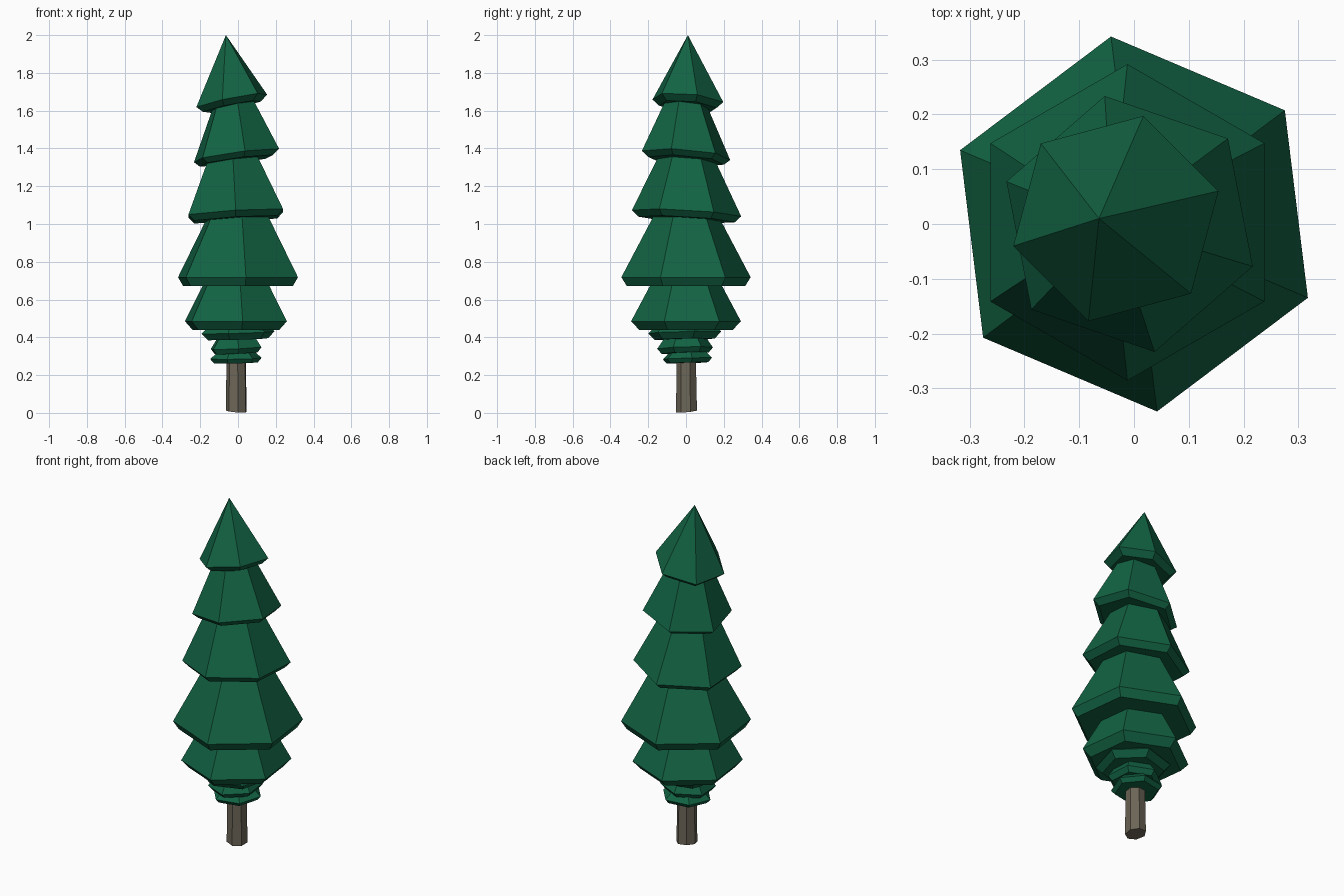
import bpy, bmesh, math

if "Cube" in bpy.data.objects:
    bpy.data.objects.remove(bpy.data.objects["Cube"])


def material(name, rgb):
    m = bpy.data.materials.new(name)
    m.diffuse_color = (*rgb, 1)
    m.use_nodes = True
    m.node_tree.nodes["Principled BSDF"].inputs["Base Color"].default_value = m.diffuse_color
    return m


GREEN = material("pine green", (0.006, 0.125, 0.057))
BROWN = material("bark brown", (0.15, 0.13, 0.095))


def loft(name, rings, mat):
    """Join rings of 3D points into a closed flat-shaded solid."""
    bm = bmesh.new()
    loops = [[bm.verts.new(p) for p in ring] for ring in rings]
    for a, b in zip(loops, loops[1:]):
        n = len(a)
        for i in range(n):
            j = (i + 1) % n
            if len(b) == 1:
                bm.faces.new((a[i], a[j], b[0]))
            else:
                bm.faces.new((a[i], a[j], b[j], b[i]))
    for end in (loops[0], loops[-1]):
        if len(end) > 2:
            bm.faces.new(end)
    bmesh.ops.recalc_face_normals(bm, faces=bm.faces)
    me = bpy.data.meshes.new(name)
    bm.to_mesh(me)
    bm.free()
    me.materials.append(mat)
    ob = bpy.data.objects.new(name, me)
    bpy.context.collection.objects.link(ob)


def ring(cx, cy, cz, r, ang, sx=0, sy=0, n=6):
    """Polygon on a plane with slopes sx, sy."""
    pts = []
    for i in range(n):
        a = math.radians(ang) + math.tau * i / n
        x, y = r * math.cos(a), r * math.sin(a)
        pts.append((cx + x, cy + y, cz + sx * x + sy * y))
    return pts


# Foliage tiers: centre x, y, rim z, rim radius, angle, slope x, slope y,
# lower radius, lower drop, top radius, top rise, top x shift
TIERS = [
    (-0.033, 0.010, 1.652, 0.194, 15, 0.20, -0.09, 0.158, 0.031, 0, 0.348, -0.031),
    (-0.008, 0.000, 1.363, 0.238, 41, 0.134, -0.077, 0.205, 0.028, 0.115, 0.27, -0.016),
    (-0.012, 0.003, 1.057, 0.289, 30, 0.06, -0.058, 0.255, 0.033, 0.150, 0.29, -0.015),
    (0.000, 0.000, 0.718, 0.345, 37, 0, 0, 0.315, 0.047, 0.175, 0.32, 0),
    (-0.011, 0.000, 0.485, 0.293, 37, 0, 0, 0.25, 0.045, 0.180, 0.21, 0),
    (0.000, -0.007, 0.425, 0.200, 15, 0.03, 0.02, 0.165, 0.035, 0.150, 0.05, 0),
    (-0.010, -0.005, 0.343, 0.148, 35, 0.05, 0.03, 0.125, 0.027, 0.110, 0.055, 0),
    (-0.011, 0.008, 0.288, 0.138, 10, 0.02, 0.03, 0.118, 0.023, 0.100, 0.035, 0),
]
for k, (x, y, z, r, ang, sx, sy, lr, drop, tr, rise, dx) in enumerate(TIERS):
    if tr:
        top = ring(x + dx, y, z + rise, tr, ang, sx, sy)
    else:
        top = [(x + dx, y, z + rise)]
    loft(f"foliage_tier_{k + 1}",
         [ring(x, y, z - drop, lr, ang, sx, sy), ring(x, y, z, r, ang, sx, sy), top], GREEN)

# Trunk
loft("trunk", [ring(-0.008, 0.004, 0.008, 0.057, 20, -0.08, 0.1, 7),
               ring(-0.008, 0.002, 0.33, 0.052, 20, 0, 0, 7)], BROWN)
